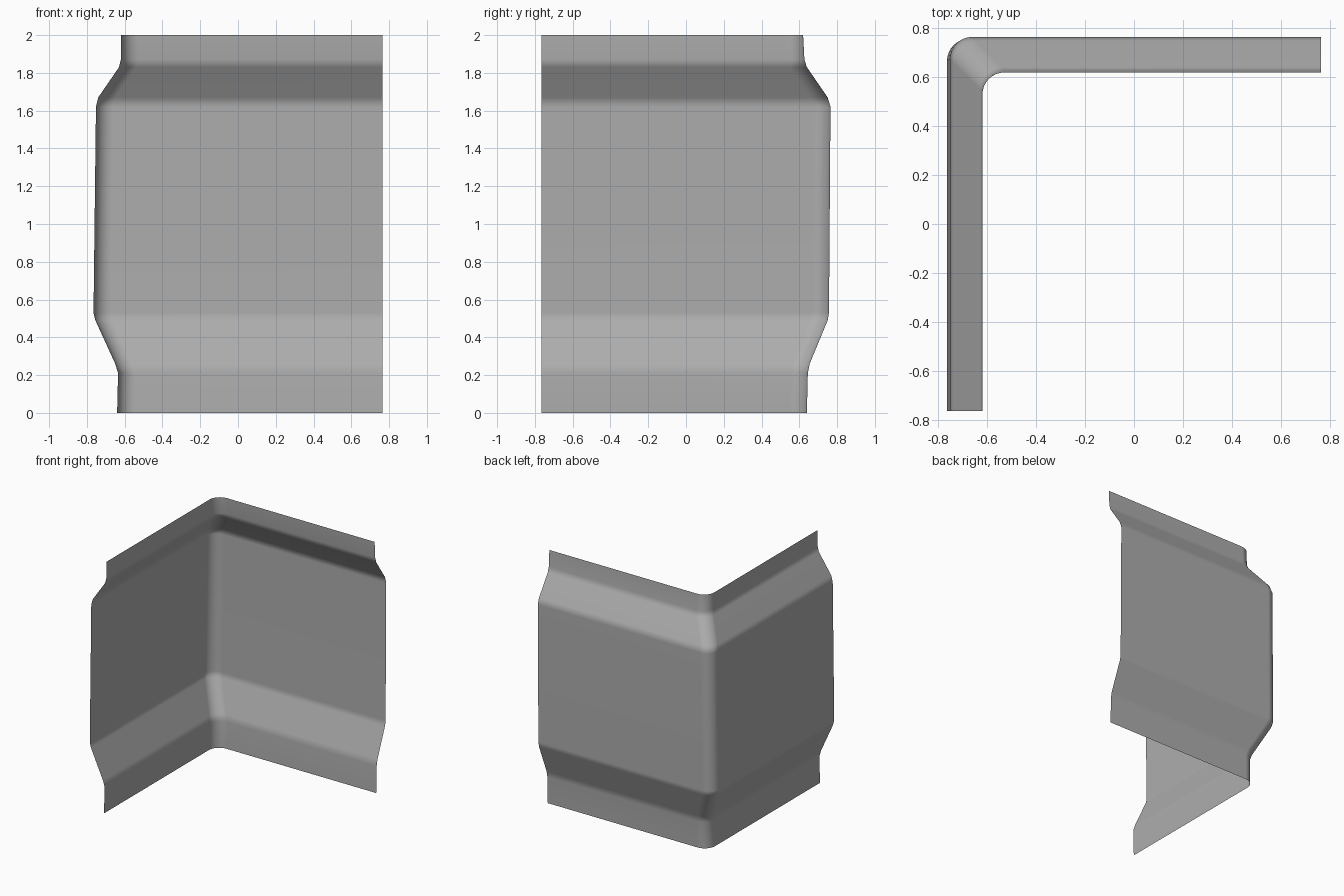
import bpy
import bmesh
from math import sin, cos, pi

cube = bpy.data.objects.get("Cube")
if cube:
    bpy.data.objects.remove(cube, do_unlink=True)

END = 0.765      # free ends of both walls
RADIUS = 0.09    # rounded corner
STEPS = 8

# Panel cross-section: height, side wall offset, back wall offset
PROFILE = [
    (0.00, 0.640, 0.640),
    (0.21, 0.635, 0.645),
    (0.26, 0.650, 0.655),
    (0.49, 0.755, 0.750),
    (0.53, 0.765, 0.757),
    (1.62, 0.752, 0.765),
    (1.67, 0.740, 0.750),
    (1.83, 0.630, 0.640),
    (1.87, 0.620, 0.627),
    (2.00, 0.620, 0.620),
]


def corner_path(side, back):
    """Plan line: side wall, rounded corner, back wall."""
    points = [(-side, -END)]
    for i in range(STEPS + 1):
        a = pi / 2 * i / STEPS
        points.append((-side + RADIUS * (1 - cos(a)),
                       back - RADIUS * (1 - sin(a))))
    points.append((END, back))
    return points


# Plain grey sheet
grey = bpy.data.materials.new("plain_grey")
grey.use_nodes = True
colour = (0.42, 0.42, 0.42, 1)
grey.diffuse_color = colour
shader = next(n for n in grey.node_tree.nodes if n.type == 'BSDF_PRINCIPLED')
shader.inputs["Base Color"].default_value = colour

# Bent wall panel, lofted between the profile rows
bm = bmesh.new()
rows = [[bm.verts.new((x, y, z)) for x, y in corner_path(side, back)]
        for z, side, back in PROFILE]
for low, high in zip(rows, rows[1:]):
    for i in range(len(low) - 1):
        face = bm.faces.new((low[i], high[i], high[i + 1], low[i + 1]))
        face.smooth = True
mesh = bpy.data.meshes.new("corner_wall_panel")
bm.to_mesh(mesh)
bm.free()
mesh.materials.append(grey)
panel = bpy.data.objects.new("corner_wall_panel", mesh)
bpy.context.collection.objects.link(panel)

# Keep the broad faces flat and the bends soft
panel.modifiers.new("flat_face_normals", 'WEIGHTED_NORMAL')
